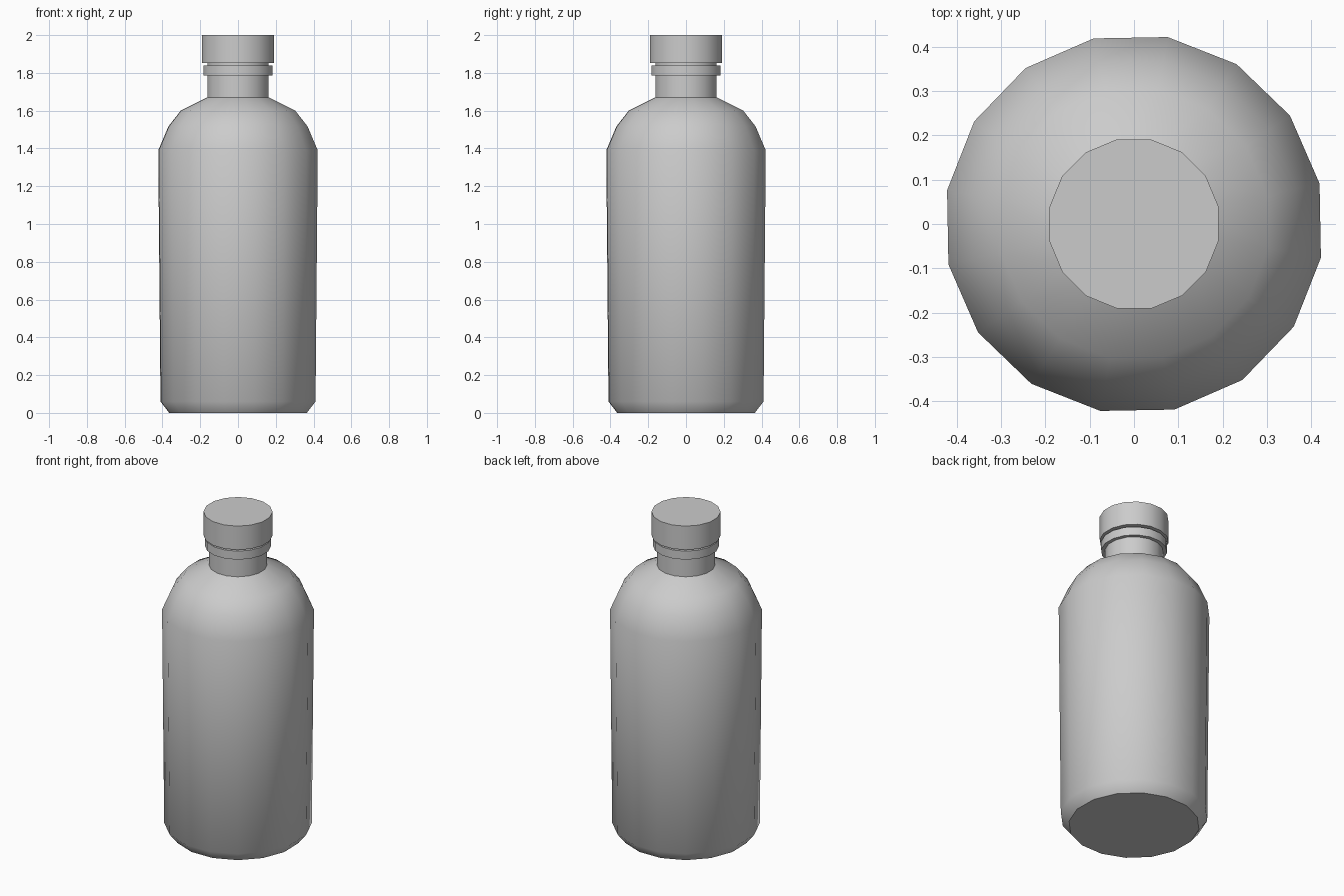
import bpy, bmesh, math

if "Cube" in bpy.data.objects:
    bpy.data.objects.remove(bpy.data.objects["Cube"])

SIDES = 16


def lathe(name, profile, turn):
    """Revolve (radius, z) points around z, closing both ends."""
    bm = bmesh.new()
    rings = []
    for r, z in profile:
        rings.append([bm.verts.new((r * math.cos(a), r * math.sin(a), z))
                      for a in (math.radians(turn) + i * math.tau / SIDES
                                for i in range(SIDES))])
    for low, high in zip(rings, rings[1:]):
        for i in range(SIDES):
            j = (i + 1) % SIDES
            bm.faces.new((low[i], low[j], high[j], high[i]))
    bm.faces.new(rings[0][::-1])
    bm.faces.new(rings[-1])
    mesh = bpy.data.meshes.new(name)
    bm.to_mesh(mesh)
    bm.free()
    obj = bpy.data.objects.new(name, mesh)
    bpy.context.collection.objects.link(obj)
    bpy.ops.object.select_all(action='DESELECT')
    obj.select_set(True)
    bpy.context.view_layer.objects.active = obj
    bpy.ops.object.shade_smooth_by_angle(angle=math.radians(46))
    # keep the flat ends and stepped ledges crisp
    for p in mesh.polygons:
        if abs(p.normal.z) > 0.99:
            p.use_smooth = False
    return obj


# bottle body with chamfered base, rounded shoulder and neck
lathe("bottle_body", [(0.37, 0), (0.417, 0.06), (0.429, 1.39), (0.374, 1.517),
                      (0.308, 1.6), (0.165, 1.67), (0.165, 1.86)], 12.3)

# collar ring around the neck
lathe("neck_ring", [(0.187, 1.787), (0.187, 1.84)], 11.7)

# screw cap
lathe("cap", [(0.195, 1.852), (0.195, 2.0)], 11.5)
